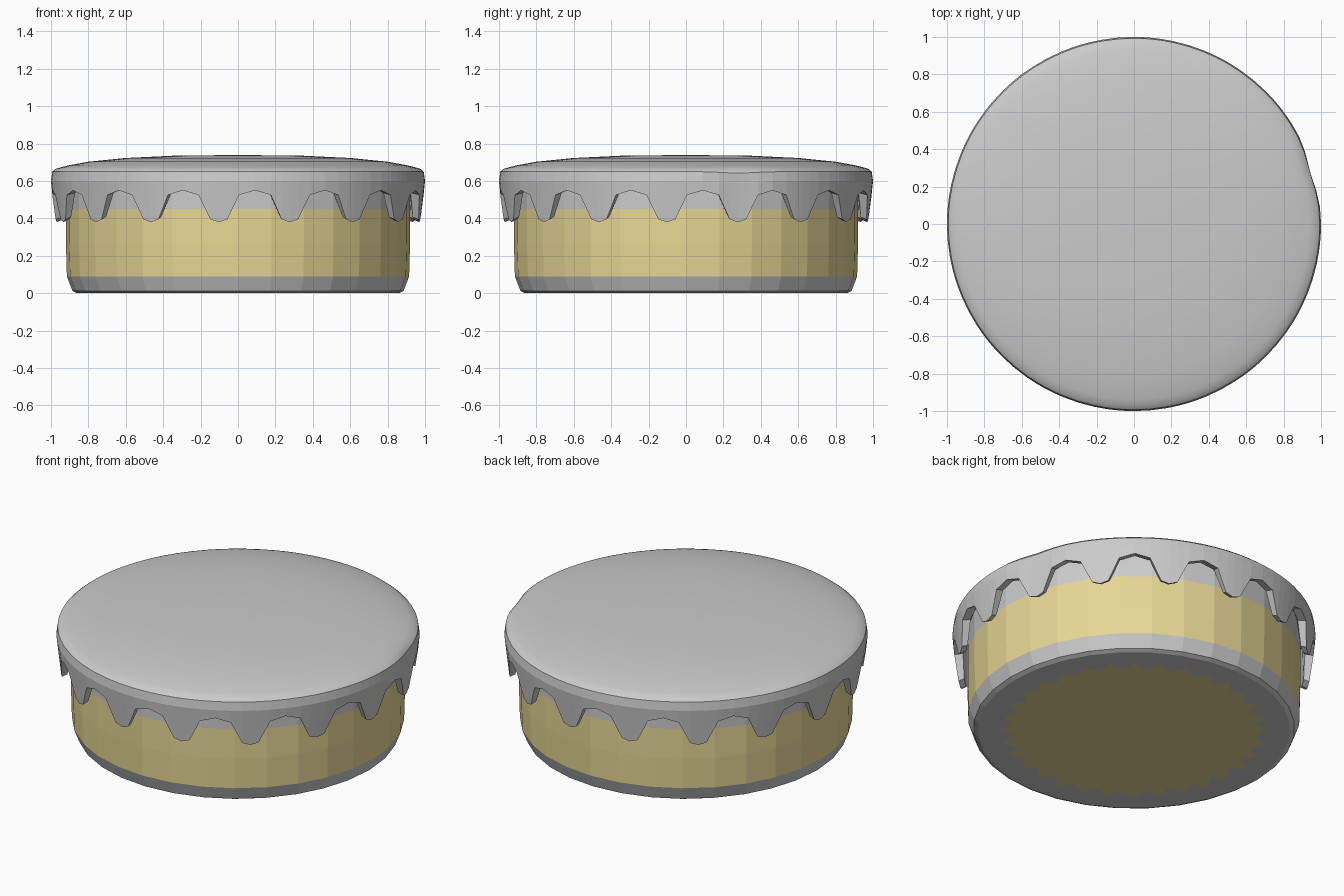
import bpy, bmesh
from math import sin, cos, pi, radians, exp

if "Cube" in bpy.data.objects:
    bpy.data.objects.remove(bpy.data.objects["Cube"])


def colour(name, rgb):
    m = bpy.data.materials.new(name)
    m.diffuse_color = (*rgb, 1)
    m.use_nodes = True
    m.node_tree.nodes["Principled BSDF"].inputs["Base Color"].default_value = m.diffuse_color
    return m


def ring(bm, pts):
    # pts: (angle, radius, z); angle 0 faces the front, growing towards +x
    return [bm.verts.new((r * sin(a), -r * cos(a), z)) for a, r, z in pts]


def bridge(bm, a, b, smooth=False, mat=0):
    n = len(a)
    for i in range(n):
        j = (i + 1) % n
        f = bm.faces.new((a[i], a[j], b[j], b[i]))
        f.smooth = smooth
        f.material_index = mat


def fan(bm, r, z, smooth=False, mat=0):
    c = bm.verts.new((0, 0, z))
    for i in range(len(r)):
        f = bm.faces.new((r[i], r[(i + 1) % len(r)], c))
        f.smooth = smooth
        f.material_index = mat


def finish(bm, name, mats=()):
    bmesh.ops.recalc_face_normals(bm, faces=bm.faces)
    me = bpy.data.meshes.new(name)
    bm.to_mesh(me)
    bm.free()
    ob = bpy.data.objects.new(name, me)
    bpy.context.collection.objects.link(ob)
    for m in mats:
        me.materials.append(m)
    return ob


grey = colour("grey", (0.8, 0.8, 0.8))
gold = colour("gold", (0.8, 0.68, 0.3))

# Jar body: grey foot, gold wall, grey neck hidden under the lid
N = 64
ang = [2 * pi * i / N for i in range(N)]
flat = cos(pi / 32)


def body_ring(bm, r, z):
    # 32-sided outline with a middle point on each side
    return ring(bm, [(a, r * (1 if i % 2 == 0 else flat), z) for i, a in enumerate(ang)])


bm = bmesh.new()
levels = [(0.885, 0.012), (0.915, 0.09), (0.92, 0.27), (0.92, 0.45), (0.92, 0.61)]
rows = [body_ring(bm, r, z) for r, z in levels]
for k, mat in enumerate((0, 1, 1, 0)):
    bridge(bm, rows[k], rows[k + 1], mat=mat)
fan(bm, rows[-1], 0.61)
# Underside: grey rim meeting the gold base in a zigzag
rim = body_ring(bm, 0.86, 0.0)
zigzag = ring(bm, [(a, 0.74 if i % 2 else 0.67, 0.0) for i, a in enumerate(ang)])
bridge(bm, rows[0], rim)
bridge(bm, rim, zigzag)
fan(bm, zigzag, 0.0, mat=1)
finish(bm, "jar_body", (grey, gold))

# Lid: domed top and a skirt cut into sixteen teeth
TEETH = 16
step = 2 * pi / TEETH
start = radians(-6)
# position within one tooth period, and the height of the lower edge there
tooth = [(-0.28, 0.525), (-0.12, 0.395), (0, 0.38), (0.12, 0.395), (0.28, 0.525), (0.5, 0.55)]
edge = [(start + (k + t) * step, z) for k in range(TEETH) for t, z in tooth]


def level(r, z):
    return [(a, r, z) for a, _ in edge]


bm = bmesh.new()
outer_tip = ring(bm, [(a, 0.975 + 0.12 * (z - 0.38), z) for a, z in edge])
inner_tip = ring(bm, [(a, 0.945, z + 0.012) for a, z in edge])
inner_top = ring(bm, level(0.93, 0.6))
wall = ring(bm, level(1.0, 0.60))
shoulder = ring(bm, level(0.993, 0.65))
bridge(bm, inner_top, inner_tip)
bridge(bm, inner_tip, outer_tip)
bridge(bm, outer_tip, wall)
bridge(bm, wall, shoulder)
fan(bm, inner_top, 0.6)
prev = shoulder
for r, z in [(0.975, 0.665), (0.94, 0.675), (0.9, 0.685), (0.8, 0.703), (0.6, 0.723), (0.35, 0.735)]:
    nxt = ring(bm, level(r, z))
    bridge(bm, prev, nxt, smooth=True)
    prev = nxt
fan(bm, prev, 0.739, smooth=True)
# Small dent on the right side of the skirt
for v in bm.verts:
    if v.co.x > 0.5 and v.co.xy.length > 0.97:
        d = exp(-((v.co.y - 0.28) / 0.12) ** 2 - ((v.co.z - 0.61) / 0.06) ** 2)
        v.co.x *= 1 - 0.02 * d
        v.co.z -= 0.012 * d
finish(bm, "lid", (grey,))
